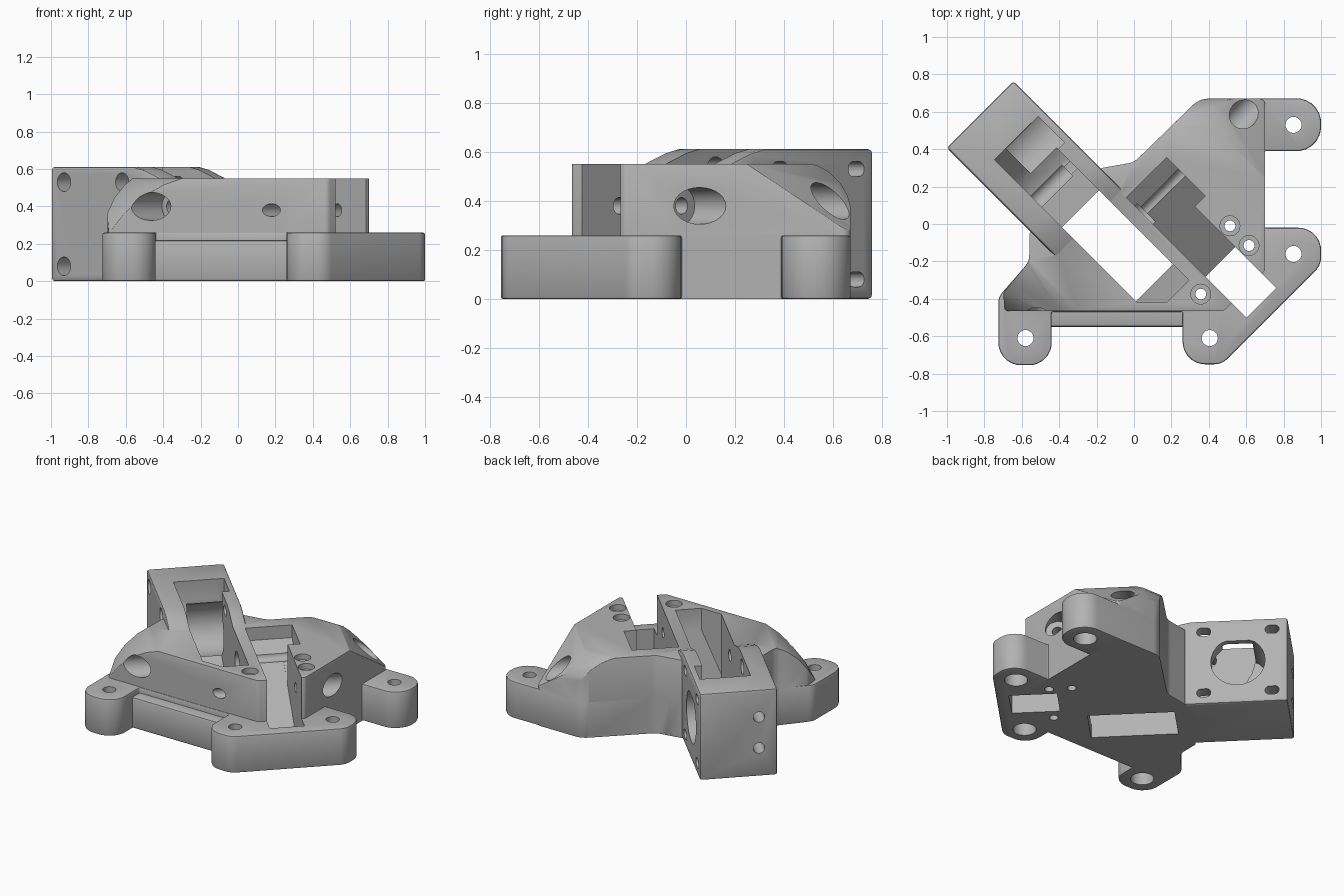
import bpy, bmesh, math
from mathutils import Vector

cube = bpy.data.objects.get("Cube")
if cube:
    bpy.data.objects.remove(cube)

grey = bpy.data.materials.new("grey_plastic")
grey.use_nodes = True
COLOR = (0.45, 0.45, 0.45, 1)
grey.diffuse_color = COLOR
grey.node_tree.nodes["Principled BSDF"].inputs["Base Color"].default_value = COLOR

S = math.sqrt(0.5)


# Diagonal frame: u runs along the channel, v runs across it
def diag(u, v, z):
    return Vector(((u + v) * S, (v - u) * S, z))


# Extrusion frames: (profile a, profile b, depth) to world
def plan(a, b, d): return Vector((a, b, d))
def along_v(a, b, d): return diag(a, d, b)
def along_u(a, b, d): return diag(d, a, b)
def along_x(a, b, d): return Vector((d, a, b))


def rounded(corners, steps=7):
    """Replace each (x, y, radius) corner with an arc."""
    out = []
    n = len(corners)
    for i, (x, y, r) in enumerate(corners):
        p = Vector((x, y))
        a = (Vector(corners[i - 1][:2]) - p)
        b = (Vector(corners[(i + 1) % n][:2]) - p)
        half = a.angle(b) / 2
        a.normalize()
        b.normalize()
        if r == 0 or half > 1.5:
            out.append((x, y))
            continue
        t = r / math.tan(half)
        c = p + (a + b).normalized() * (r / math.sin(half))
        start, end = p + a * t - c, p + b * t - c
        for k in range(steps + 1):
            w = c + start.lerp(end, k / steps).normalized() * r
            out.append((w.x, w.y))
    return out


def circle(a, b, r, n=28):
    return [(a + r * math.cos(2 * math.pi * k / n), b + r * math.sin(2 * math.pi * k / n)) for k in range(n)]


def rect(a0, a1, b0, b1, r=0.0):
    return rounded([(a0, b0, r), (a1, b0, r), (a1, b1, r), (a0, b1, r)])


def prism(name, pts, lo, hi, frame=plan):
    bm = bmesh.new()
    rings = [[bm.verts.new(frame(a, b, d)) for a, b in pts] for d in (lo, hi)]
    bm.faces.new(rings[0])
    bm.faces.new(rings[1])
    n = len(pts)
    for i in range(n):
        j = (i + 1) % n
        bm.faces.new((rings[0][i], rings[0][j], rings[1][j], rings[1][i]))
    bmesh.ops.recalc_face_normals(bm, faces=bm.faces)
    mesh = bpy.data.meshes.new(name)
    bm.to_mesh(mesh)
    bm.free()
    ob = bpy.data.objects.new(name, mesh)
    bpy.context.collection.objects.link(ob)
    mesh.materials.append(grey)
    return ob


def apply(ob, mod):
    bpy.context.view_layer.objects.active = ob
    bpy.ops.object.modifier_apply(modifier=mod.name)


def combine(ob, tool, operation):
    mod = ob.modifiers.new("combine", "BOOLEAN")
    mod.operation = operation
    mod.solver = "EXACT"
    mod.object = tool
    apply(ob, mod)
    bpy.data.objects.remove(tool)


def soften(ob, width):
    mod = ob.modifiers.new("soften", "BEVEL")
    mod.width = width
    mod.segments = 2
    mod.limit_method = "ANGLE"
    mod.angle_limit = math.radians(35)
    apply(ob, mod)


def cut(pts, lo, hi, frame=plan):
    combine(body, prism("cutter", pts, lo, hi, frame), "DIFFERENCE")


# Back and left edge shared by the tall body and the base plate
flank = [(0.35, 0.67, 0.12), (0.0, 0.33, 0.1), (-0.17, 0.3, 0.05), (-0.4, 0.2, 0),
         (-0.5, 0.0, 0), (-0.56, -0.05, 0.02), (-0.56, -0.2, 0.09)]

# Tall body, trimmed by a sloped cross profile and a rounded back
body = prism("mount_body", rounded(
    [(-0.70, -0.37, 0.04), (-0.69, -0.465, 0.02), (0.48, -0.465, 0.04),
     (0.70, -0.25, 0.03), (0.70, 0.67, 0.03)] + flank), 0, 0.55)
slopes = [(-0.86, 0), (-0.86, 0.19), (-0.82, 0.25), (-0.76, 0.36), (-0.69, 0.45), (-0.61, 0.515),
          (-0.52, 0.56), (0.66, 0.56), (0.98, 0.26), (0.98, 0)]
combine(body, prism("slope_tool", slopes, -2, 2, along_u), "INTERSECT")
back = rounded([(-0.6, -0.1, 0), (0.68, -0.1, 0), (0.672, 0.56, 0.22), (-0.6, 0.56, 0)])
combine(body, prism("back_tool", back, -2, 2, along_x), "INTERSECT")
soften(body, 0.012)

# Base plate with four screw lugs
base = prism("base_plate", rounded(
    [(-0.725, -0.39, 0.08), (-0.725, -0.755, 0.12), (-0.44, -0.755, 0.12), (-0.44, -0.47, 0.01),
     (0.26, -0.47, 0.01), (0.26, -0.75, 0.12), (0.47, -0.75, 0.1), (1.0, -0.22, 0.1),
     (1.0, -0.02, 0.12), (0.69, -0.02, 0.02), (0.69, 0.39, 0.02), (1.0, 0.39, 0.13),
     (1.0, 0.672, 0.13)] + flank), 0, 0.26)
soften(base, 0.012)
combine(body, base, "UNION")

# Front ledge between the lugs
ledge = prism("front_ledge", rect(-0.5, 0.32, -0.55, -0.4), 0, 0.22)
soften(ledge, 0.015)
combine(body, ledge, "UNION")

# Motor box with a ramp down into the body
box_side = [(-0.995, 0), (-0.995, 0.612), (-0.37, 0.612), (-0.29, 0.595),
            (-0.18, 0.555), (-0.08, 0.5), (-0.08, 0)]
box = prism("motor_box", box_side, -0.42, 0.085, along_v)
soften(box, 0.015)
combine(body, box, "UNION")

# Pulley cavity, curved at the back and open through the floor
cavity_side = [(-0.77, 0.7), (-0.77, 0.48), (-0.74, 0.37), (-0.68, 0.26), (-0.6, 0.17), (-0.5, 0.11),
               (-0.26, 0.1), (-0.26, -0.1), (0.3, -0.1), (0.3, 0.1), (0.42, 0.4), (0.42, 0.7)]
cavity = prism("cavity_cutter", cavity_side, -0.285, -0.005, along_v)
combine(cavity, prism("cavity_limit", rect(-2, 2, -0.42, 2), -1, 2), "INTERSECT")
combine(body, cavity, "DIFFERENCE")
cut(rect(-0.768, -0.57, 0.3, 0.7), -0.2, 0.045, along_v)

# Sloped channel with its square floor opening and side pocket
channel_side = [(-0.13, 0.7), (-0.13, 0.46), (0.47, 0.04), (0.47, -0.1), (0.78, -0.1),
                (0.78, 0.265), (0.95, 0.265), (0.95, 0.7)]
cut(channel_side, 0.07, 0.295, along_v)
cut([(-0.128, 0.7), (-0.128, 0.46), (0.163, 0.256), (0.163, 0.7)], 0.1, 0.375, along_v)

# Motor opening with a flat top, and its screw holes
cu, cz = -0.676, 0.305
opening = [(a, min(b, cz + 0.15)) for a, b in circle(cu, cz, 0.175)]
opening = [p for i, p in enumerate(opening) if i == 0 or p != opening[i - 1]]
cut(opening, -0.2, 0.2, along_v)
for du in (-0.22, 0.22):
    for dz in (-0.225, 0.225):
        a, b = cu + du, cz + dz
        cut(rect(a - 0.045, a + 0.045, b - 0.03, b + 0.03, 0.028), -0.1, 0.2, along_v)
        cut(circle(a, b, 0.05), -0.6, -0.05, along_v)

# Two screw holes in the end of the box
for z in (0.2, 0.42):
    cut(circle(-0.3, z, 0.037), -1.1, -0.8, along_u)

# Lug holes, wider underneath
for x, y in ((-0.58, -0.61), (0.405, -0.61), (0.853, -0.16), (0.853, 0.53)):
    cut(circle(x, y, 0.043), -0.1, 0.4)
    cut(circle(x, y, 0.075), -0.1, 0.13)

# Counterbored screw holes in the top
for x, y in ((0.513, -0.01), (0.615, -0.115), (0.357, -0.375)):
    cut(circle(x, y, 0.029), -0.1, 0.7)
    cut(circle(x, y, 0.053), 0.51, 0.7)

# Cross bolts through the channel walls, with head recesses
cut(circle(0.455, 0.38, 0.034), -1, 1, along_v)
cut(circle(0.455, 0.38, 0.075), 0.43, 1, along_v)
cut(circle(0.0, 0.4, 0.04), -1, 1, along_v)
cut(circle(0.0, 0.4, 0.075), 0.62, 1, along_v)
cut(circle(0.0, 0.4, 0.075), -1, -0.5, along_v)
cut(circle(0.0, 0.36, 0.085), -0.1, 0.09, along_v)

# Smooth shading with sharp edges kept
for ob in bpy.context.selected_objects:
    ob.select_set(False)
body.select_set(True)
bpy.context.view_layer.objects.active = body
bpy.ops.object.shade_smooth_by_angle(angle=math.radians(30))
